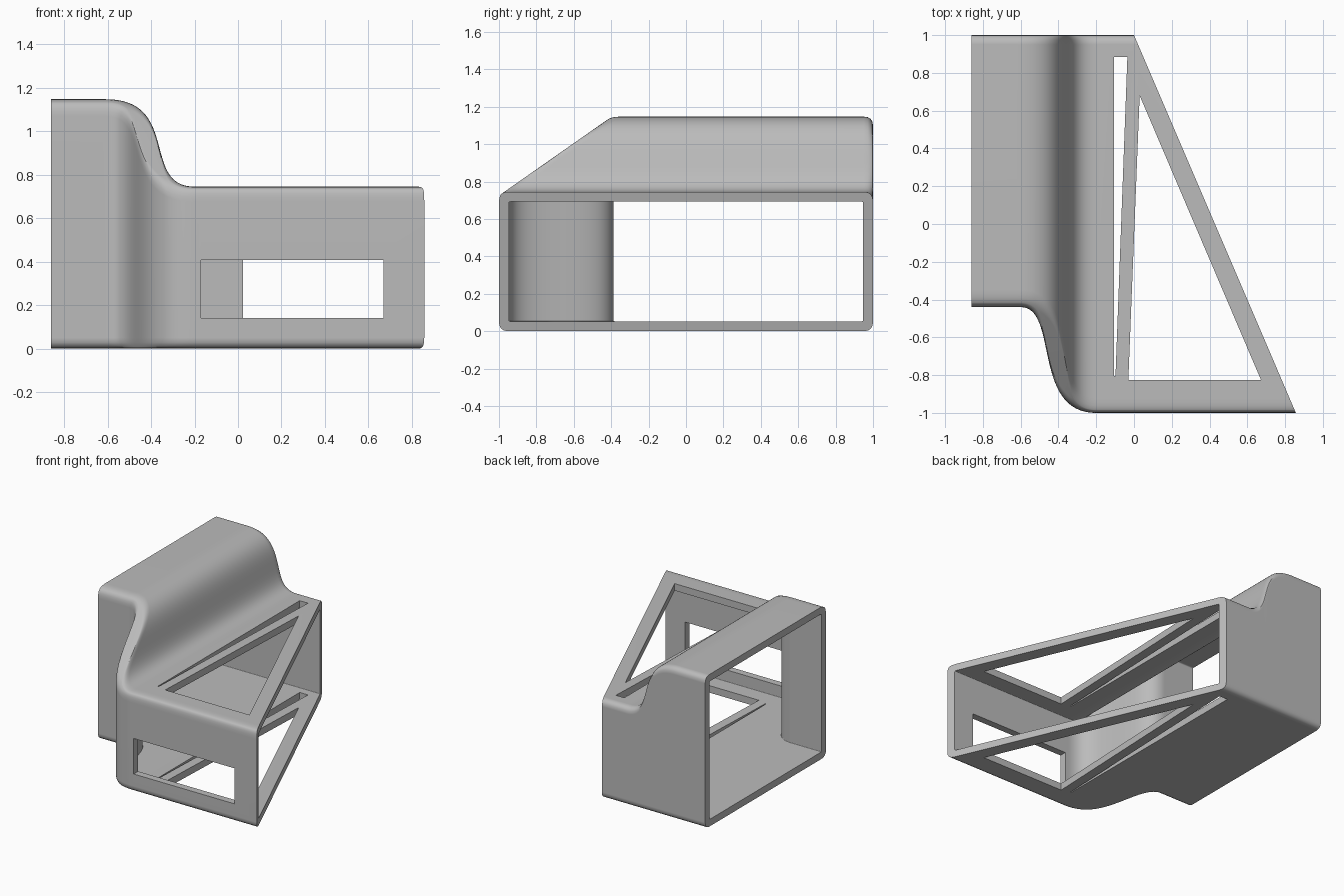
import bpy, bmesh, math
from mathutils import Vector
from mathutils.geometry import interpolate_bezier

cube = bpy.data.objects.get("Cube")
if cube:
    bpy.data.objects.remove(cube)

WALL = 0.053
SLOPE = 0.7          # slope of the flat bevel joining top and front
BEVEL = 1.425        # bevel line: z = SLOPE * y + BEVEL

grey = bpy.data.materials.new("light_grey")
grey.use_nodes = True
colour = (0.5, 0.5, 0.5, 1)
grey.diffuse_color = colour
grey.node_tree.nodes["Principled BSDF"].inputs["Base Color"].default_value = colour


def s_curve(xs, start, end, offset):
    """S-shaped step, moved sideways along its normal by offset."""
    ctrl = [Vector((x, v)) for x, v in zip(xs, (start, start, end, end))]
    pts = interpolate_bezier(*ctrl, 60)
    out = []
    for i, p in enumerate(pts):
        d = (pts[min(i + 1, 59)] - pts[max(i - 1, 0)]).normalized()
        out.append(p + Vector((-d.y, d.x)) * offset)
    return out


def height_at(curve, x):
    if x <= curve[0].x:
        return curve[0].y
    for a, b in zip(curve, curve[1:]):
        if a.x <= x <= b.x:
            return a.y + (b.y - a.y) * (x - a.x) / max(b.x - a.x, 1e-6)
    return curve[-1].y


def rounded(corners, radius, steps=4):
    """Round every corner of a closed polygon."""
    out = []
    for i, c in enumerate(corners):
        a, b = corners[i - 1] - c, corners[(i + 1) % len(corners)] - c
        p = c + a.normalized() * min(radius, a.length * 0.45)
        q = c + b.normalized() * min(radius, b.length * 0.45)
        for k in range(steps + 1):
            t = k / steps
            out.append(p * (1 - t) ** 2 + c * 2 * t * (1 - t) + q * t * t)
    return out


def rings(bm, inset, radius):
    """Cross-sections along x, ending on the slanted side."""
    top = s_curve((-0.61, -0.26, -0.45, -0.2), 1.147, 0.745, -inset)
    front = s_curve((-0.6, -0.396, -0.545, -0.2), -0.44, -1, inset)
    limit = BEVEL - inset * math.hypot(1, SLOPE)
    stations = [-0.86] + [-0.62 + 0.011 * i for i in range(41)] + [None]
    result = []
    for x in stations:
        at = 0 if x is None else x
        z, y = height_at(top, at), height_at(front, at)
        corners = [Vector(c) for c in (
            (y, inset), (1 - inset, inset), (1 - inset, z),
            (max((z - limit) / SLOPE, y + 0.004), z),
            (y, min(SLOPE * y + limit, z - 0.004)))]
        result.append([bm.verts.new((0.4285 * (1 - p.x) if x is None else x, p.x, p.y))
                       for p in rounded(corners, radius)])
    return result


def bridge(bm, a, b):
    for i in range(len(a)):
        bm.faces.new((a[i - 1], a[i], b[i], b[i - 1]))


def add_object(name, bm):
    bmesh.ops.recalc_face_normals(bm, faces=bm.faces)
    mesh = bpy.data.meshes.new(name)
    bm.to_mesh(mesh)
    bm.free()
    mesh.materials.append(grey)
    obj = bpy.data.objects.new(name, mesh)
    bpy.context.collection.objects.link(obj)
    return obj


# Hollow stepped shell
bm = bmesh.new()
outer, inner = rings(bm, 0, 0.05), rings(bm, WALL, 0.006)
for skin in (outer, inner):
    for a, b in zip(skin, skin[1:]):
        bridge(bm, a, b)
bridge(bm, outer[0], inner[0])
bridge(bm, outer[-1], inner[-1])
shell = add_object("housing_shell", bm)
bpy.context.view_layer.objects.active = shell
shell.select_set(True)


def cut(name, base, direction):
    """Cut a straight-sided opening through the shell."""
    bm = bmesh.new()
    face = bm.faces.new([bm.verts.new(p) for p in base])
    ext = bmesh.ops.extrude_face_region(bm, geom=[face])
    moved = [v for v in ext["geom"] if isinstance(v, bmesh.types.BMVert)]
    bmesh.ops.translate(bm, verts=moved, vec=direction)
    cutter = add_object(name, bm)
    cutter.hide_render = True
    mod = shell.modifiers.new(name, "BOOLEAN")
    mod.operation, mod.solver, mod.object = "DIFFERENCE", "EXACT", cutter
    bpy.ops.object.modifier_apply(modifier=name)
    bpy.data.objects.remove(cutter)


# Triangle and tapered slot through top and bottom
triangle = ((-0.03, -0.825), (0.672, -0.825), (0.03, 0.68))
slot = ((-0.105, -0.805), (-0.098, -0.805), (-0.035, 0.885), (-0.105, 0.885))
for name, shape in (("triangle_opening", triangle), ("slot_opening", slot)):
    cut(name, [(x, y, -0.2) for x, y in shape], (0, 0, 1.2))

# Window in the front wall
window = ((-0.17, 0.14), (0.67, 0.14), (0.67, 0.408), (-0.17, 0.408))
cut("front_window", [(x, -1.2, z) for x, z in window], (0, 0.4, 0))

# Smooth bends, crisp edges
bpy.ops.object.shade_smooth_by_angle(angle=math.radians(30))
weighted = shell.modifiers.new("clean_shading", "WEIGHTED_NORMAL")
weighted.keep_sharp = True
